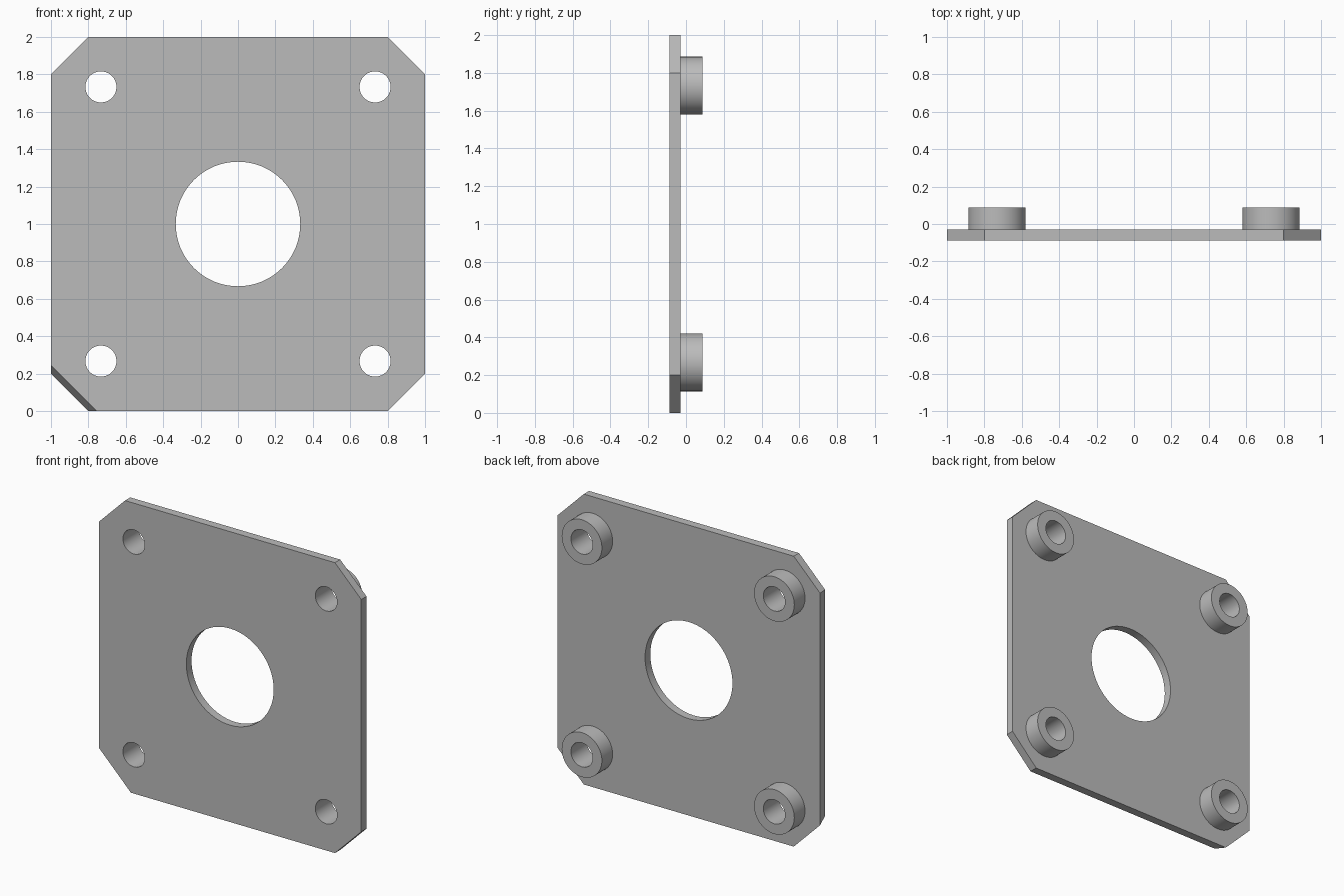
import bpy
import bmesh
from math import radians
from mathutils import Matrix

if "Cube" in bpy.data.objects:
    bpy.data.objects.remove(bpy.data.objects["Cube"])

FRONT, SEAM, BACK = -0.087, -0.03, 0.087   # plate front, plate back, boss ends
CHAMFER = 0.2
HOLE = 0.733                               # hole offset from the centre

metal = bpy.data.materials.new("plain grey")
metal.use_nodes = True
GREY = (0.5, 0.5, 0.5, 1)
metal.diffuse_color = GREY
metal.node_tree.nodes["Principled BSDF"].inputs["Base Color"].default_value = GREY


def finish(name, bm):
    bmesh.ops.recalc_face_normals(bm, faces=bm.faces)
    mesh = bpy.data.meshes.new(name)
    bm.to_mesh(mesh)
    bm.free()
    mesh.materials.append(metal)
    obj = bpy.data.objects.new(name, mesh)
    bpy.context.collection.objects.link(obj)
    return obj


def cylinder(name, x, z, radius, y0, y1):
    """Cylinder along y."""
    bm = bmesh.new()
    place = Matrix.Translation((x, (y0 + y1) / 2, z)) @ Matrix.Rotation(radians(90), 4, "X")
    bmesh.ops.create_cone(bm, cap_ends=True, segments=64, radius1=radius,
                          radius2=radius, depth=y1 - y0, matrix=place)
    return finish(name, bm)


def bore(obj, x, z, radius):
    """Cut a round hole through the part along y."""
    cutter = cylinder("cutter", x, z, radius, -0.3, 0.3)
    cutter.hide_render = True
    mod = obj.modifiers.new("bore", "BOOLEAN")
    mod.operation, mod.solver, mod.object = "DIFFERENCE", "EXACT", cutter
    select(obj)
    bpy.ops.object.modifier_apply(modifier=mod.name)
    bpy.data.objects.remove(cutter)


def select(obj):
    bpy.ops.object.select_all(action="DESELECT")
    obj.select_set(True)
    bpy.context.view_layer.objects.active = obj


# Plate: square with clipped corners, one lower corner clipped at a slant
def outline(bm, y, slant):
    a = 1 - CHAMFER
    s = a - slant
    points = [(-s, -1), (a, -1), (1, -a), (1, a), (a, 1), (-a, 1), (-1, a), (-1, -s)]
    return [bm.verts.new((x, y, z + 1)) for x, z in points]


bm = bmesh.new()
front = outline(bm, FRONT, 0.045)
back = outline(bm, SEAM, 0)
bm.faces.new(front)
bm.faces.new(back[::-1])
for i in range(len(front)):
    j = (i + 1) % len(front)
    bm.faces.new((front[i], front[j], back[j], back[i]))
plate = finish("plate", bm)
bore(plate, 0, 1, 0.333)

# Mounting holes, each with a spacer ring on the back
parts = [plate]
for side, sx in (("left", 1), ("right", -1)):
    for level, sz in (("upper", 1), ("lower", -1)):
        x, z = sx * HOLE, 1 + sz * HOLE
        bore(plate, x, z, 0.083)
        spacer = cylinder(f"{level}_{side}_spacer", x, z, 0.153, SEAM, BACK)
        bore(spacer, x, z, 0.083)
        parts.append(spacer)

for part in parts:
    select(part)
    bpy.ops.object.shade_smooth_by_angle(angle=radians(30))
